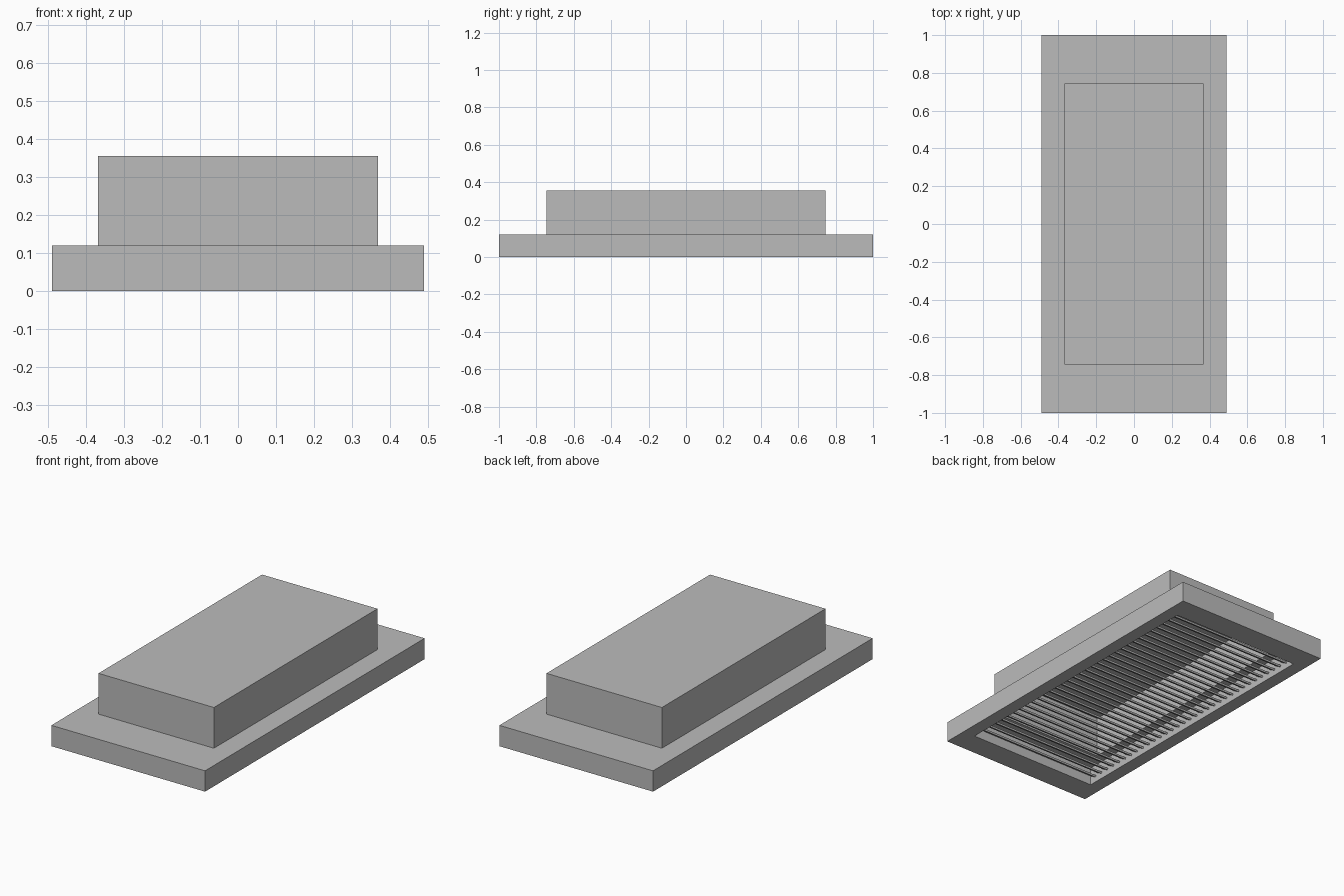
import bpy, bmesh
from math import radians
from mathutils import Matrix, Vector

if "Cube" in bpy.data.objects:
    bpy.data.objects.remove(bpy.data.objects["Cube"], do_unlink=True)

grey = bpy.data.materials.new("light grey metal")
grey.use_nodes = True
grey.diffuse_color = (0.5, 0.5, 0.5, 1)
grey.node_tree.nodes["Principled BSDF"].inputs["Base Color"].default_value = (0.5, 0.5, 0.5, 1)


def finish(name, bm):
    mesh = bpy.data.meshes.new(name)
    bmesh.ops.recalc_face_normals(bm, faces=bm.faces)
    bm.to_mesh(mesh)
    bm.free()
    mesh.materials.append(grey)
    ob = bpy.data.objects.new(name, mesh)
    bpy.context.collection.objects.link(ob)
    return ob


def add_box(bm, centre, size, tilt=0):
    matrix = (Matrix.Translation(centre) @ Matrix.Rotation(radians(tilt), 4, "X")
              @ Matrix.Diagonal(Vector((*size, 1))))
    bmesh.ops.create_cube(bm, size=1, matrix=matrix)


def ring(bm, half_x, half_y, z):
    return [bm.verts.new((sx * half_x, sy * half_y, z))
            for sx, sy in ((-1, -1), (1, -1), (1, 1), (-1, 1))]


def lofted(name, rings, cap_end=False):
    """Rectangular shell through successive (half_x, half_y, z) outlines."""
    bm = bmesh.new()
    loops = [ring(bm, *r) for r in rings]
    pairs = list(zip(loops, loops[1:]))
    if cap_end:
        bm.faces.new(loops[0])
        bm.faces.new(loops[-1])
    else:
        pairs.append((loops[-1], loops[0]))
    for a, b in pairs:
        for i in range(4):
            j = (i + 1) % 4
            bm.faces.new((a[i], a[j], b[j], b[i]))
    return finish(name, bm)


BASE_TOP, BOX_TOP = 0.12, 0.355
OPEN_X, OPEN_Y = 0.413, 0.86

# Flanged face frame, with the wide opening below and the duct opening above
lofted("face_frame", [(0.49, 1, 0), (0.49, 1, BASE_TOP), (0.355, 0.735, BASE_TOP),
                      (0.355, 0.735, 0.105), (OPEN_X, OPEN_Y, 0.105), (OPEN_X, OPEN_Y, 0)])

# Hollow duct box, open towards the grille
lofted("duct_box", [(0.355, 0.735, 0.34), (0.355, 0.735, BASE_TOP), (0.368, 0.745, BASE_TOP),
                    (0.368, 0.745, BOX_TOP)], cap_end=True)

# Row of louvre slats across the opening
SLATS = 34
bm = bmesh.new()
pitch = 2 * OPEN_Y / SLATS
for i in range(SLATS):
    y = -OPEN_Y + pitch * (i + 0.5)
    add_box(bm, (0, y, 0.045), (2 * OPEN_X, 0.042, 0.01), tilt=-30)
finish("louvre_slats", bm)
